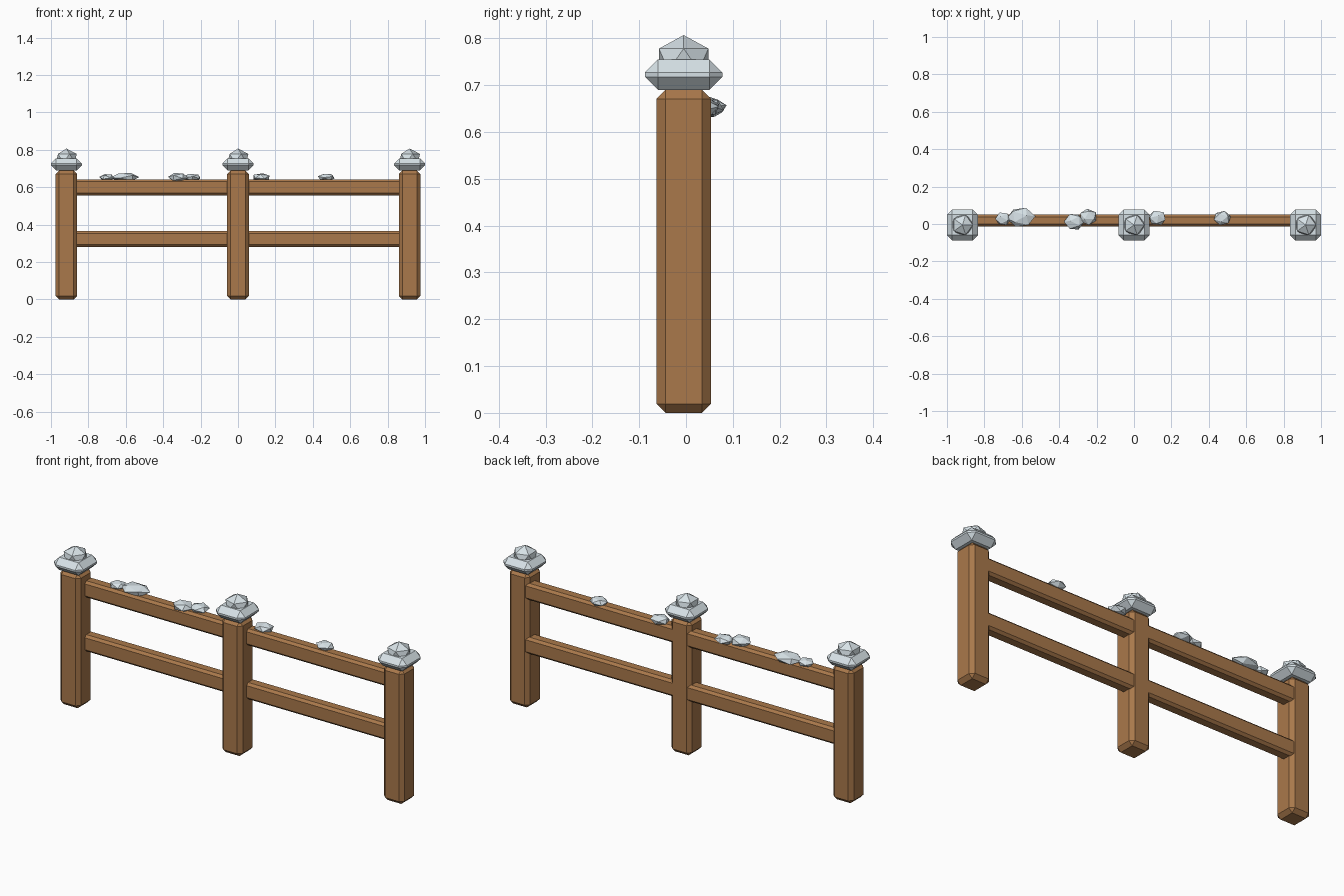
import bpy
from math import radians

if "Cube" in bpy.data.objects:
    bpy.data.objects.remove(bpy.data.objects["Cube"])


def material(name, color):
    m = bpy.data.materials.new(name)
    m.diffuse_color = color
    m.use_nodes = True
    m.node_tree.nodes["Principled BSDF"].inputs["Base Color"].default_value = m.diffuse_color
    return m


wood = material("wood", (0.40, 0.19, 0.07, 1))
snow = material("snow", (0.68, 0.76, 0.80, 1))


def block(name, lo, hi, chamfer, mat):
    """Chamfered box between two corners."""
    bpy.ops.mesh.primitive_cube_add(size=1, location=[(a + b) / 2 for a, b in zip(lo, hi)])
    ob = bpy.context.object
    ob.name = name
    ob.scale = [b - a for a, b in zip(lo, hi)]
    bpy.ops.object.transform_apply(location=False, rotation=False, scale=True)
    bev = ob.modifiers.new("chamfer", 'BEVEL')
    bev.width = chamfer
    bev.segments = 1
    ob.data.materials.append(mat)
    return ob


def lump(name, loc, half, turn):
    """Flattened low-poly snow lump."""
    bpy.ops.mesh.primitive_ico_sphere_add(subdivisions=1, radius=1, location=loc)
    ob = bpy.context.object
    ob.name = name
    # turn the facets first, then flatten along the rail
    ob.rotation_euler = [radians(a) for a in turn]
    bpy.ops.object.transform_apply(location=False, rotation=True, scale=False)
    ob.scale = half
    bpy.ops.object.transform_apply(location=False, rotation=False, scale=True)
    ob.data.materials.append(snow)
    return ob


# Posts, each with a snow cap and a faceted finial
CY = -0.005
for side, x in (("left", -0.9175), ("middle", 0.0), ("right", 0.9175)):
    block(f"{side}_post", (x - 0.058, CY - 0.058, 0), (x + 0.058, CY + 0.058, 0.69), 0.019, wood)
    block(f"{side}_cap", (x - 0.083, CY - 0.083, 0.69), (x + 0.083, CY + 0.083, 0.755), 0.028, snow)
    lump(f"{side}_finial", (x, CY, 0.755), (0.062, 0.062, 0.052), (0, 0, 0))

# Two rails in each bay, running into the posts
for bay, x0, x1 in (("left", -0.90, -0.01), ("right", 0.01, 0.90)):
    for level, z in (("lower", 0.281), ("upper", 0.557)):
        block(f"{bay}_{level}_rail", (x0, -0.013, z), (x1, 0.05, z + 0.085), 0.012, wood)

# Snow lumps resting on the upper rails
lumps = [
    ((-0.70, 0.028, 0.652), (0.042, 0.038, 0.020), (20, 35, 10)),
    ((-0.605, 0.036, 0.653), (0.078, 0.055, 0.026), (65, 10, 30)),
    ((-0.320, 0.012, 0.653), (0.055, 0.047, 0.026), (15, 50, 70)),
    ((-0.245, 0.038, 0.652), (0.050, 0.045, 0.022), (40, 20, 50)),
    ((0.125, 0.033, 0.653), (0.050, 0.042, 0.023), (30, 60, 15)),
    ((0.472, 0.032, 0.653), (0.048, 0.040, 0.022), (75, 25, 40)),
]
for i, (loc, half, turn) in enumerate(lumps, 1):
    lump(f"snow_lump_{i}", loc, half, turn)
